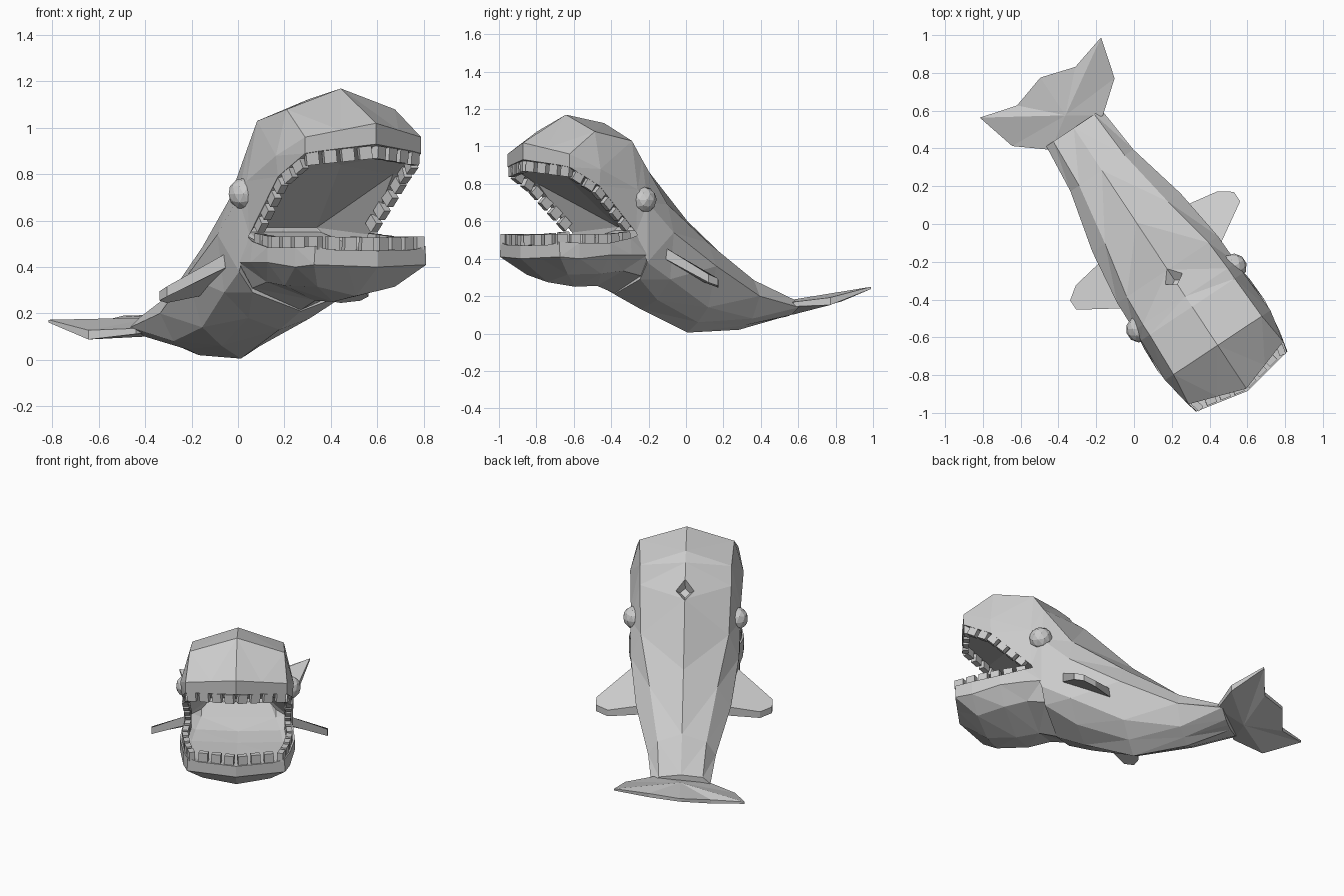
import bpy, bmesh
from math import radians
from mathutils import Matrix, Vector

if "Cube" in bpy.data.objects:
    bpy.data.objects.remove(bpy.data.objects["Cube"])

# the whale is modelled facing -y, then turned into its diagonal pose
POSE = Matrix.Rotation(radians(33.5), 4, 'Z') @ Matrix.Translation((0.015, 0, 0))


def finish(name, bm):
    bmesh.ops.recalc_face_normals(bm, faces=bm.faces)
    bm.transform(POSE)
    mesh = bpy.data.meshes.new(name)
    bm.to_mesh(mesh)
    bm.free()
    ob = bpy.data.objects.new(name, mesh)
    bpy.context.collection.objects.link(ob)
    return ob


def loft(name, stations, pull=None):
    """Station: y, bow, top z, four (x, z) side points, bottom z; mirrored in x.
    pull maps a station number to a y shift of its three lowest points."""
    bm = bmesh.new()
    rings = []
    for k, (y, bow, zt, *side, zb) in enumerate(stations):
        w = max(p[0] for p in side)
        half = [(0, zt)] + side + [(0, zb)]
        ring = half + [(-x, z) for x, z in reversed(side)]
        shift = (pull or {}).get(k, 0)
        rings.append([bm.verts.new((x, y + bow * (1 - abs(x) / w) + shift * (4 <= i <= 6), z))
                      for i, (x, z) in enumerate(ring)])
    n = len(rings[0])
    for a, b in zip(rings, rings[1:]):
        for i in range(n):
            j = (i + 1) % n
            bm.faces.new((a[i], a[j], b[j], b[i]))
    for r in (rings[0], rings[-1]):
        bm.faces.new(r[:n // 2 + 1])
        bm.faces.new(r[n // 2:] + r[:1])
    bmesh.ops.triangulate(bm, faces=[f for f in bm.faces if len(f.verts) == 4])
    return finish(name, bm)


def slab(name, outline, hub=None, roll=0, mirror=False):
    """Thin plate from outline points (x, y, z, half thickness)."""
    bm = bmesh.new()
    for s in ((1, -1) if mirror else (1,)):
        def layer(k):
            return [bm.verts.new((s * x, y, z + roll * x + k * t)) for x, y, z, t in outline]
        up, low = layer(1), layer(-1)
        n = len(up)
        for i in range(n):
            j = (i + 1) % n
            bm.faces.new((up[i], up[j], low[j], low[i]))
        for ring, k in ((up, 1), (low, -1)):
            if hub:
                c = bm.verts.new((hub[0], hub[1], hub[2] + k * hub[3]))
                for i in range(n):
                    bm.faces.new((ring[i], ring[(i + 1) % n], c))
            else:
                bm.faces.new(ring)
    return finish(name, bm)


def teeth(name, path, count, sign):
    """Row of box teeth along one half of a lip, mirrored."""
    bm = bmesh.new()
    pts = [Vector(p) for p in path]
    lens = [(b - a).length for a, b in zip(pts, pts[1:])]
    for k in range(count):
        d = sum(lens) * (k + 0.5) / count
        i = 0
        while d > lens[i]:
            d -= lens[i]
            i += 1
        t = (pts[i + 1] - pts[i]).normalized()
        out = t.cross(Vector((0, 0, 1))).normalized()
        up = out.cross(t).normalized()
        if up.z < 0:
            up = -up
        c = pts[i] + t * d + up * sign * 0.014
        for s in (1, -1):
            m = Matrix((t * 0.056, out * 0.035, up * 0.056)).transposed().to_4x4()
            m = Matrix.Diagonal((s, 1, 1, 1)) @ Matrix.Translation(c) @ m
            bmesh.ops.create_cube(bm, size=1, matrix=m)
    return finish(name, bm)


# body with upper head: snout, brow, mouth corner, throat, neck, belly, tail stem
body = loft("body", [
    (-.955, -.10, 1.02, (.15, .99), (.30, .96), (.30, .89), (.24, .90), .93),
    (-.78, 0, 1.17, (.28, 1.08), (.335, .88), (.325, .79), (.27, .80), .84),
    (-.535, 0, 1.125, (.27, 1.03), (.325, .77), (.31, .54), (.17, .57), .57),
    (-.47, 0, 1.08, (.27, .93), (.325, .70), (.32, .38), (.25, .29), .21),
    (-.30, 0, .92, (.26, .69), (.32, .54), (.285, .29), (.16, .18), .13),
    (0, 0, .60, (.20, .485), (.28, .36), (.20, .14), (.10, .06), .005),
    (.33, 0, .335, (.145, .285), (.20, .20), (.13, .08), (.06, .045), .02),
    (.60, 0, .195, (.13, .18), (.175, .14), (.10, .10), (.05, .09), .085),
], pull={2: .20})

# lower jaw with a shallow mouth floor, running back into the throat
loft("lower_jaw", [
    (-1.01, -.06, .47, (.22, .475), (.285, .49), (.29, .41), (.14, .405), .40),
    (-.90, 0, .46, (.25, .47), (.315, .485), (.315, .40), (.20, .315), .275),
    (-.72, 0, .46, (.27, .47), (.34, .485), (.34, .42), (.25, .32), .25),
    (-.58, 0, .47, (.25, .48), (.325, .51), (.335, .42), (.25, .335), .255),
    (-.47, 0, .51, (.22, .51), (.29, .54), (.32, .42), (.25, .31), .215),
    (-.30, 0, .565, (.17, .565), (.22, .54), (.25, .42), (.20, .28), .16),
])

# teeth
teeth("upper_teeth", [(.29, -.56, .57), (.305, -.78, .785), (.28, -.94, .88),
                      (0, -1.035, .91)], 10, -1)
teeth("lower_teeth", [(.29, -.56, .505), (.31, -.72, .49), (.29, -.89, .49),
                      (.265, -.99, .49), (0, -1.045, .485)], 9, 1)

# tail flukes, slightly rolled
half = [(.165, .57, .14, .012), (.325, .70, .14, .02), (.385, .92, .205, .006),
        (.185, .865, .165, .012)]
slab("tail_flukes", half + [(0, .92, .18, .01)] + [(-x, y, z, t) for x, y, z, t in half[::-1]],
     hub=(0, .68, .142, .04), roll=.1)

# side fins
slab("side_fins", [(.25, -.35, .435, .03), (.31, -.34, .425, .03), (.52, -.21, .295, .022),
                   (.52, -.15, .275, .02), (.45, -.10, .265, .02), (.22, -.06, .31, .03)],
     mirror=True)

# eyes
bm = bmesh.new()
for s in (1, -1):
    bmesh.ops.create_icosphere(bm, subdivisions=2, radius=.07,
                               matrix=Matrix.Translation((s * .30, -.48, .715)))
finish("eyes", bm)

# blowhole: a diamond pit cut into the back
bm = bmesh.new()
bmesh.ops.create_cone(bm, cap_ends=True, segments=4, radius1=.03, radius2=.13, depth=.16,
                      matrix=Matrix.Translation((0, -.33, .975)) @ Matrix.Rotation(radians(-45), 4, 'X'))
cutter = finish("blowhole_cutter", bm)
cutter.hide_render = True
cutter.hide_viewport = True
cut = body.modifiers.new("blowhole", 'BOOLEAN')
cut.operation = 'DIFFERENCE'
cut.solver = 'EXACT'
cut.object = cutter
